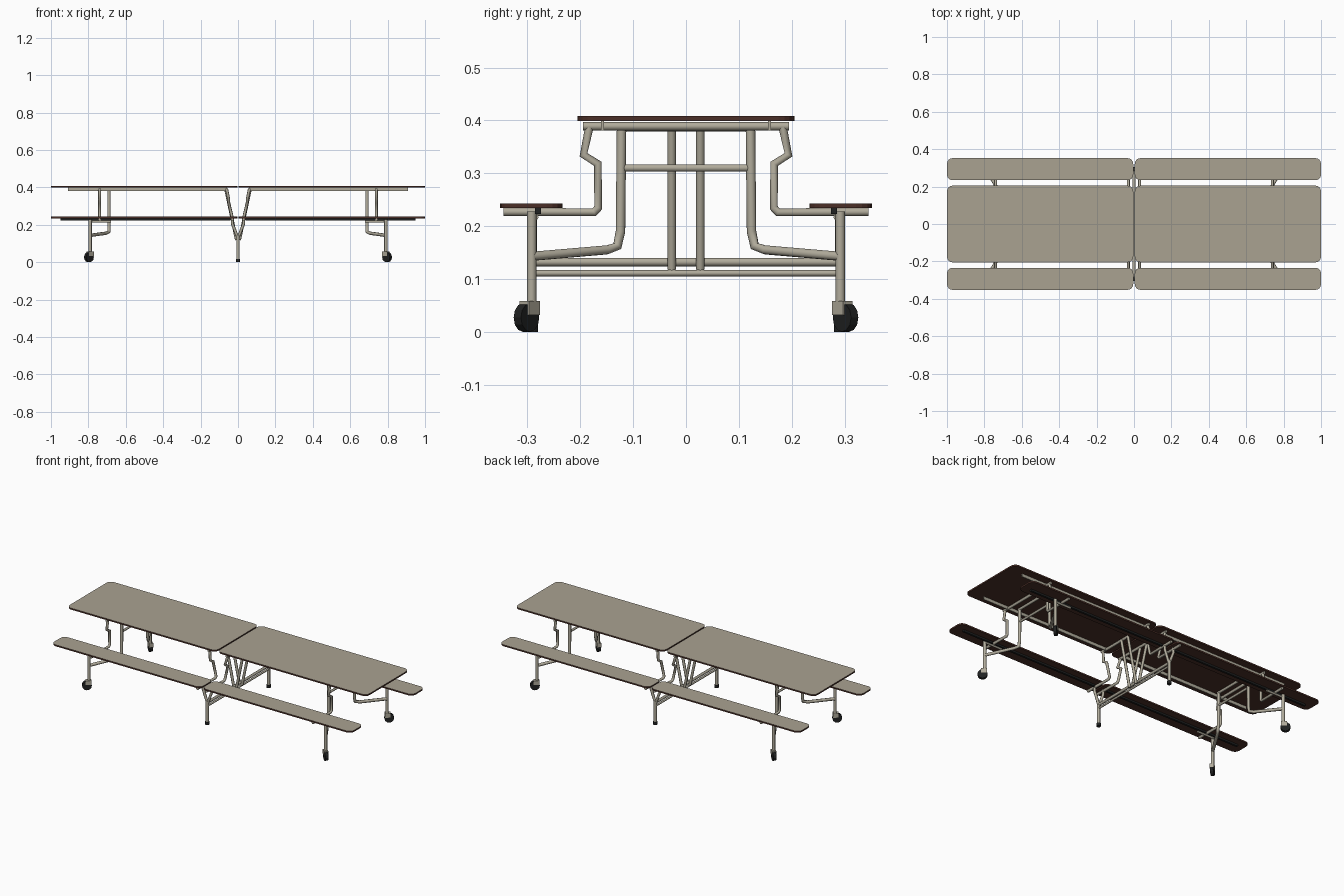
import bpy, bmesh, math
from mathutils import Matrix, Vector

if "Cube" in bpy.data.objects:
    bpy.data.objects.remove(bpy.data.objects["Cube"])


def material(name, rgb):
    m = bpy.data.materials.new(name)
    m.diffuse_color = (*rgb, 1)
    m.use_nodes = True
    m.node_tree.nodes["Principled BSDF"].inputs["Base Color"].default_value = m.diffuse_color
    return m


TAN = material("tan laminate", (0.40, 0.36, 0.285))
STEEL = material("beige tube", (0.44, 0.41, 0.33))
BROWN = material("dark brown edge", (0.07, 0.028, 0.02))
BLACK = material("black rubber", (0.014, 0.015, 0.015))


def link(name, mesh, *mats):
    ob = bpy.data.objects.new(name, mesh)
    bpy.context.collection.objects.link(ob)
    for m in mats:
        mesh.materials.append(m)
    return ob


def tube(name, pts, r=0.009):
    """Round steel tube following a list of points."""
    cu = bpy.data.curves.new(name, 'CURVE')
    cu.dimensions = '3D'
    cu.bevel_depth = r
    cu.bevel_resolution = 2
    cu.use_fill_caps = True
    sp = cu.splines.new('POLY')
    sp.points.add(len(pts) - 1)
    for p, q in zip(sp.points, pts):
        p.co = (*q, 1)
    tmp = bpy.data.objects.new(name + "_path", cu)
    bpy.context.collection.objects.link(tmp)
    bpy.context.view_layer.update()
    me = bpy.data.meshes.new_from_object(
        tmp.evaluated_get(bpy.context.evaluated_depsgraph_get()))
    bpy.data.objects.remove(tmp)
    me.materials.clear()
    return link(name, me, STEEL)


def box(name, lo, hi, mat, rot=0.0):
    bm = bmesh.new()
    bmesh.ops.create_cube(bm, size=1)
    lo, hi = Vector(lo), Vector(hi)
    size = [abs(v) for v in hi - lo]
    bmesh.ops.transform(bm, verts=bm.verts, matrix=Matrix.Translation((lo + hi) / 2)
                        @ Matrix.Rotation(rot, 4, 'Z') @ Matrix.Diagonal((*size, 1)))
    me = bpy.data.meshes.new(name)
    bm.to_mesh(me)
    bm.free()
    return link(name, me, mat)


def cylinder(name, center, r, depth, mat, rot=None, n=12):
    bm = bmesh.new()
    bmesh.ops.create_cone(bm, cap_ends=True, segments=n, radius1=r, radius2=r, depth=depth,
                          matrix=Matrix.Translation(center) @ (rot or Matrix()))
    me = bpy.data.meshes.new(name)
    bm.to_mesh(me)
    bm.free()
    return link(name, me, mat)


def board(name, x0, x1, y0, y1, z0, z1, r):
    """Rounded-corner panel: tan top, brown edge and underside."""
    bm = bmesh.new()
    vs = []
    for cx, cy, a0 in ((x1 - r, y1 - r, 0), (x0 + r, y1 - r, 90),
                       (x0 + r, y0 + r, 180), (x1 - r, y0 + r, 270)):
        for i in range(5):
            a = math.radians(a0 + 22.5 * i)
            vs.append(bm.verts.new((cx + r * math.cos(a), cy + r * math.sin(a), z0)))
    f = bm.faces.new(vs)
    ext = bmesh.ops.extrude_face_region(bm, geom=[f])
    bmesh.ops.translate(bm, vec=(0, 0, z1 - z0),
                        verts=[g for g in ext['geom'] if isinstance(g, bmesh.types.BMVert)])
    bmesh.ops.recalc_face_normals(bm, faces=bm.faces)
    for f in bm.faces:
        f.material_index = 0 if f.normal.z > 0.5 else 1
    me = bpy.data.meshes.new(name)
    bm.to_mesh(me)
    bm.free()
    return link(name, me, TAN, BROWN)


for sx in (-1, 1):
    xa, xb = sorted((0.004 * sx, sx))
    board("tabletop", xa, xb, -0.205, 0.205, 0.399, 0.408, 0.03)

    # cross tubes under the tabletop
    tube("top_cross_tube", [(sx * 0.74, -0.195, 0.389), (sx * 0.74, 0.195, 0.389)], 0.008)
    tube("leg_cross_tube", [(sx * 0.69, -0.13, 0.387), (sx * 0.69, 0.13, 0.387)], 0.008)
    tube("center_cross_tube", [(sx * 0.06, -0.195, 0.389), (sx * 0.06, 0.195, 0.389)], 0.008)
    tube("end_brace", [(sx * 0.69, -0.12, 0.31), (sx * 0.69, 0.12, 0.31)], 0.007)

    for sy in (-1, 1):
        def P(*pts):
            return [(sx * x, sy * y, z) for x, y, z in pts]

        ya, yb = sorted((sy * 0.234, sy * 0.352))
        board("bench", xa, xb, ya, yb, 0.234, 0.243, 0.03)
        # rails under top and bench
        box("table_rail", *P((0.06, 0.155, 0.381), (0.91, 0.161, 0.4)), STEEL)
        box("bench_rail", *P((0.04, 0.274, 0.223), (0.95, 0.286, 0.235)), BLACK)

        # S-shaped bench arms, end and center
        for name, xt, xm in (("end_bench_arm", 0.74, 0.74), ("center_bench_arm", 0.06, 0.03)):
            mid = xt + (xm - xt) * 0.35
            tube(name, P((xt, 0.183, 0.387), (mid, 0.194, 0.335), (mid, 0.167, 0.318),
                         (xm, 0.166, 0.235), (xm, 0.174, 0.226), (xm, 0.345, 0.227)), 0.008)
        tube("arm_link", P((0.68, 0.285, 0.217), (0.79, 0.285, 0.217)), 0.006)

        # end leg: down from the top, out to the caster post
        tube("end_leg", P((0.69, 0.122, 0.387), (0.69, 0.124, 0.19), (0.69, 0.13, 0.162),
                          (0.705, 0.15, 0.155), (0.79, 0.29, 0.143)), 0.009)
        tube("caster_post", P((0.79, 0.292, 0.058), (0.79, 0.292, 0.228)), 0.009)

        # caster
        turn = Matrix.Rotation(sx * sy * math.radians(40), 4, 'Z')
        cylinder("caster_wheel", (sx * 0.797, sy * 0.302, 0.027), 0.027, 0.018, BLACK,
                 turn @ Matrix.Rotation(math.pi / 2, 4, 'X'))
        box("caster_fork", *P((0.775, 0.284, 0.032), (0.807, 0.308, 0.058)), STEEL,
            sx * sy * math.radians(40))

        # center fork and V strut
        tube("center_fork", P((0.03, 0.29, 0.233), (0.03, 0.29, 0.205), (0.003, 0.29, 0.135)), 0.008)
        tube("v_strut", P((0.066, 0.027, 0.392), (0.008, 0.027, 0.118)), 0.008)

# center legs with rubber feet
for sy in (-1, 1):
    tube("center_leg", [(0, sy * 0.292, 0.012), (0, sy * 0.292, 0.145)], 0.009)
    cylinder("center_foot", (0, sy * 0.292, 0.009), 0.012, 0.018, BLACK)
tube("center_lower_bar", [(0, -0.29, 0.111), (0, 0.29, 0.111)], 0.006)
tube("center_upper_bar", [(0, -0.29, 0.132), (0, 0.29, 0.132)], 0.008)
